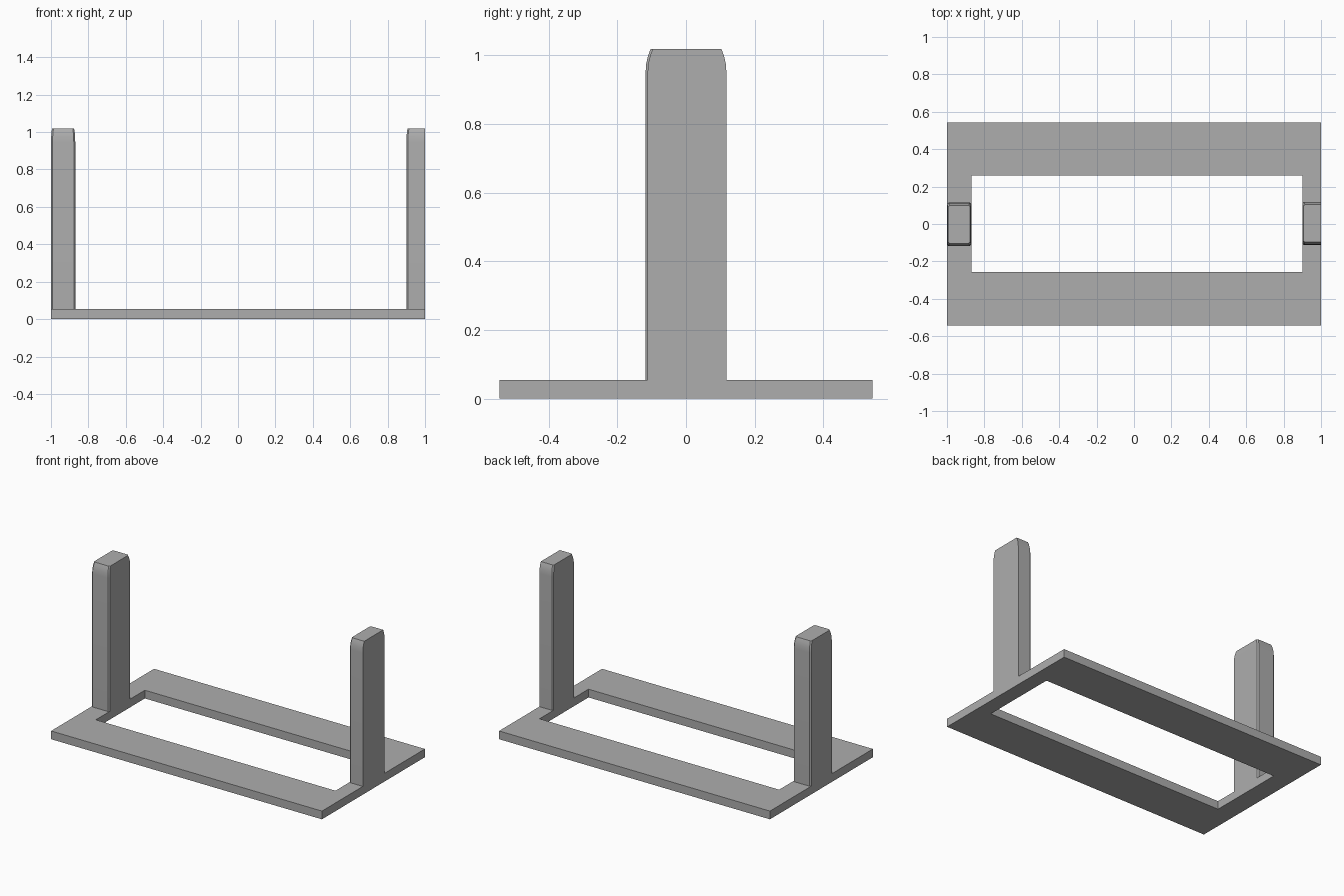
import bpy
import bmesh

cube = bpy.data.objects.get("Cube")
if cube:
    bpy.data.objects.remove(cube, do_unlink=True)

BASE_TOP = 0.055

grey = bpy.data.materials.new("plain grey")
grey.use_nodes = True
colour = (0.42, 0.42, 0.42, 1)
grey.diffuse_color = colour
grey.node_tree.nodes["Principled BSDF"].inputs["Base Color"].default_value = colour


def finish(name, bm):
    bmesh.ops.recalc_face_normals(bm, faces=bm.faces)
    mesh = bpy.data.meshes.new(name)
    bm.to_mesh(mesh)
    bm.free()
    mesh.materials.append(grey)
    obj = bpy.data.objects.new(name, mesh)
    bpy.context.collection.objects.link(obj)
    return obj


def rectangle(bm, x0, x1, y0, y1, z):
    return [bm.verts.new((x, y, z)) for x, y in ((x0, y0), (x1, y0), (x1, y1), (x0, y1))]


def bridge(bm, a, b):
    n = len(a)
    for i in range(n):
        j = (i + 1) % n
        bm.faces.new((a[i], a[j], b[j], b[i]))


# Flat rectangular base with an open middle
bm = bmesh.new()
rings = []
for z in (0, BASE_TOP):
    rings.append((rectangle(bm, -1, 1, -0.543, 0.543, z),
                  rectangle(bm, -0.87, 0.9, -0.257, 0.26, z)))
(low_out, low_in), (top_out, top_in) = rings
bridge(bm, low_out, top_out)
bridge(bm, low_in, top_in)
bridge(bm, low_out, low_in)
bridge(bm, top_out, top_in)
finish("base_frame", bm)


def post(name, x0, x1, y0, y1, cuts, insets):
    """Upright with softened corners; cuts and insets are (left, right) in x."""
    bm = bmesh.new()
    # height, share of the side inset, front and back inset
    levels = ((BASE_TOP, 0, 0), (0.945, 0, 0), (0.975, 0.2, 0.002),
              (1.0, 0.5, 0.008), (1.018, 1, 0.015))
    previous = None
    for z, share, dy in levels:
        a, b = x0 + insets[0] * share, x1 - insets[1] * share
        c, d = y0 + dy, y1 - dy
        p, q = cuts
        outline = [(a + p, c), (b - q, c), (b, c + q), (b, d - q),
                   (b - q, d), (a + p, d), (a, d - p), (a, c + p)]
        outline = list(dict.fromkeys(outline))
        ring = [bm.verts.new((x, y, z)) for x, y in outline]
        if previous:
            bridge(bm, previous, ring)
        else:
            bm.faces.new(ring)
        previous = ring
    bm.faces.new(previous)
    obj = finish(name, bm)
    bpy.ops.object.select_all(action="DESELECT")
    obj.select_set(True)
    bpy.context.view_layer.objects.active = obj
    bpy.ops.object.shade_smooth_by_angle(angle=0.45)


# Uprights at the two ends
post("right_post", -1, -0.87, -0.118, 0.114, (0.008, 0.008), (0.006, 0.006))
post("left_post", 0.9, 1, -0.112, 0.118, (0.008, 0), (0.006, 0))
